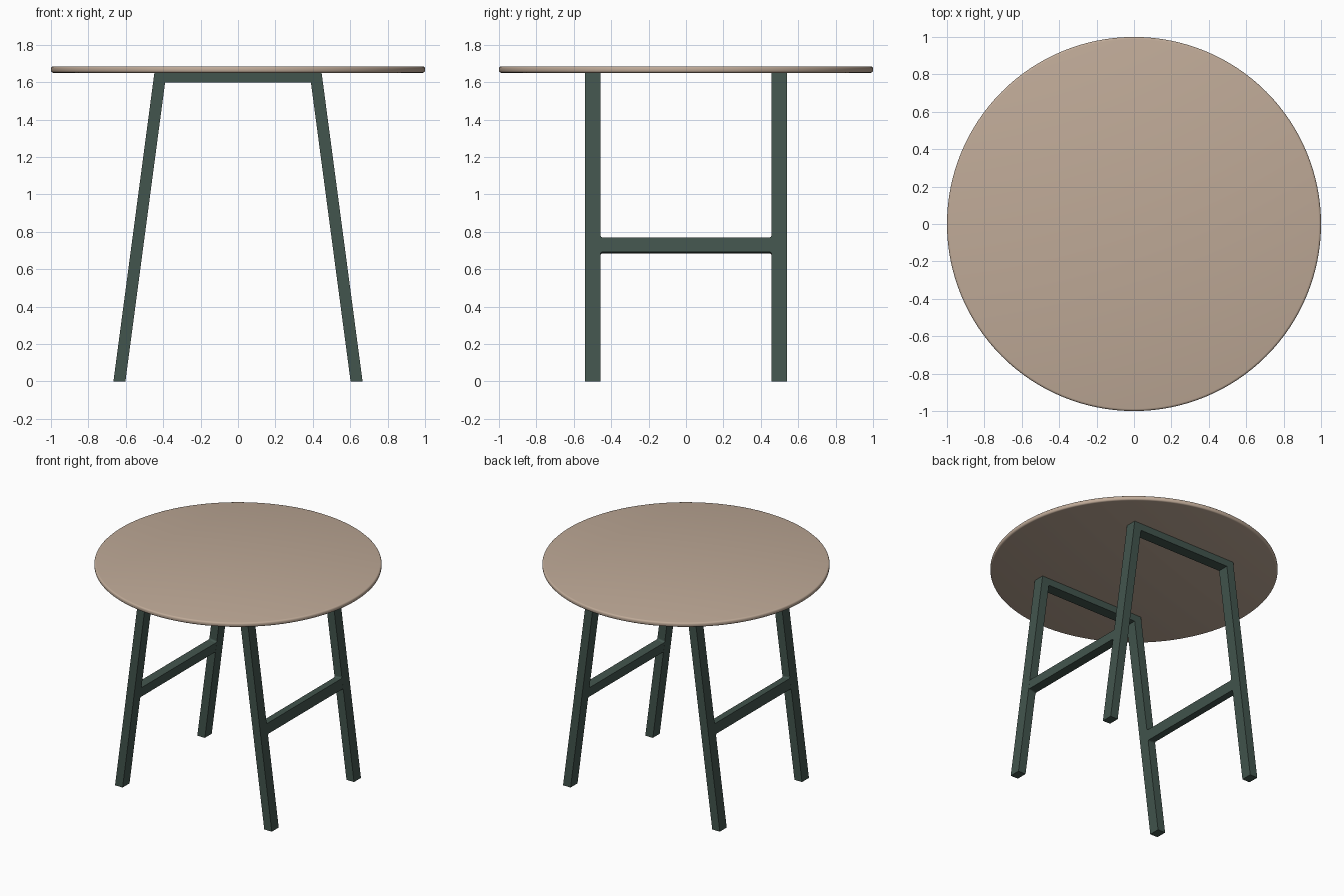
import bpy, bmesh, math
from mathutils import Matrix, Vector

if "Cube" in bpy.data.objects:
    bpy.data.objects.remove(bpy.data.objects["Cube"])


def material(name, rgb):
    m = bpy.data.materials.new(name)
    m.diffuse_color = (*rgb, 1)
    m.use_nodes = True
    m.node_tree.nodes["Principled BSDF"].inputs["Base Color"].default_value = m.diffuse_color
    return m


GREEN = material("green_paint", (0.055, 0.09, 0.075))
WOOD = material("pale_wood", (0.52, 0.40, 0.31))


def finish(name, bm, mat):
    bmesh.ops.recalc_face_normals(bm, faces=bm.faces)
    me = bpy.data.meshes.new(name)
    bm.to_mesh(me)
    bm.free()
    me.materials.append(mat)
    ob = bpy.data.objects.new(name, me)
    bpy.context.collection.objects.link(ob)
    return ob


def prism(name, points, offset, mat):
    """Extrude a closed outline of 3D points along an offset."""
    bm = bmesh.new()
    face = bm.faces.new([bm.verts.new(p) for p in points])
    geo = bmesh.ops.extrude_face_region(bm, geom=[face])["geom"]
    bmesh.ops.translate(bm, vec=offset, verts=[v for v in geo if isinstance(v, bmesh.types.BMVert)])
    return finish(name, bm, mat)


# round top with softly rounded rim
R, Z0, Z1, B = 1.0, 1.65, 1.684, 0.012
bm = bmesh.new()
bmesh.ops.create_cone(bm, cap_ends=True, segments=128, radius1=R, radius2=R, depth=Z1 - Z0,
                      matrix=Matrix.Translation((0, 0, (Z0 + Z1) / 2)))
rim = [e for e in bm.edges if abs(e.verts[0].co.z - e.verts[1].co.z) < 1e-5]
bmesh.ops.bevel(bm, geom=rim, offset=B, segments=3, profile=0.5, affect='EDGES')
top = finish("table_top", bm, WOOD)
bpy.context.view_layer.objects.active = top
top.select_set(True)
bpy.ops.object.shade_smooth_by_angle(angle=math.radians(35))

# front and back splayed leg frames
Y_IN, Y_OUT = 0.457, 0.541
half = [(0.666, 0), (0.447, Z0)]
inner = [(0.39, 1.597), (0.602, 0)]
outline = half + [(-x, z) for x, z in half[::-1]] + [(-x, z) for x, z in inner[::-1]] + inner
for name, y in (("front_leg_frame", -Y_OUT), ("back_leg_frame", Y_IN)):
    prism(name, [(x, y, z) for x, z in outline], (0, Y_OUT - Y_IN, 0), GREEN)

# side stretchers, tilted with the legs, with small fillets at the ends
tilt = math.atan(0.1325)
F, H = 0.012, 0.0385
corner = [(Y_IN - F + F * math.sin(a), H + F - F * math.cos(a))
          for a in (i * math.pi / 8 for i in range(5))]
quarter = corner + [(y, -h) for y, h in corner[::-1]]
profile = quarter + [(-y, -h) for y, h in quarter]
for name, s in (("left_stretcher", -1), ("right_stretcher", 1)):
    along = Vector((-s * math.sin(tilt), 0, math.cos(tilt)))
    across = Vector((s * math.cos(tilt), 0, math.sin(tilt)))
    centre = Vector((s * 0.5375, 0, 0.727))
    pts = [centre - across * 0.0315 + along * h + Vector((0, y, 0)) for y, h in profile]
    prism(name, pts, across * 0.063, GREEN)
